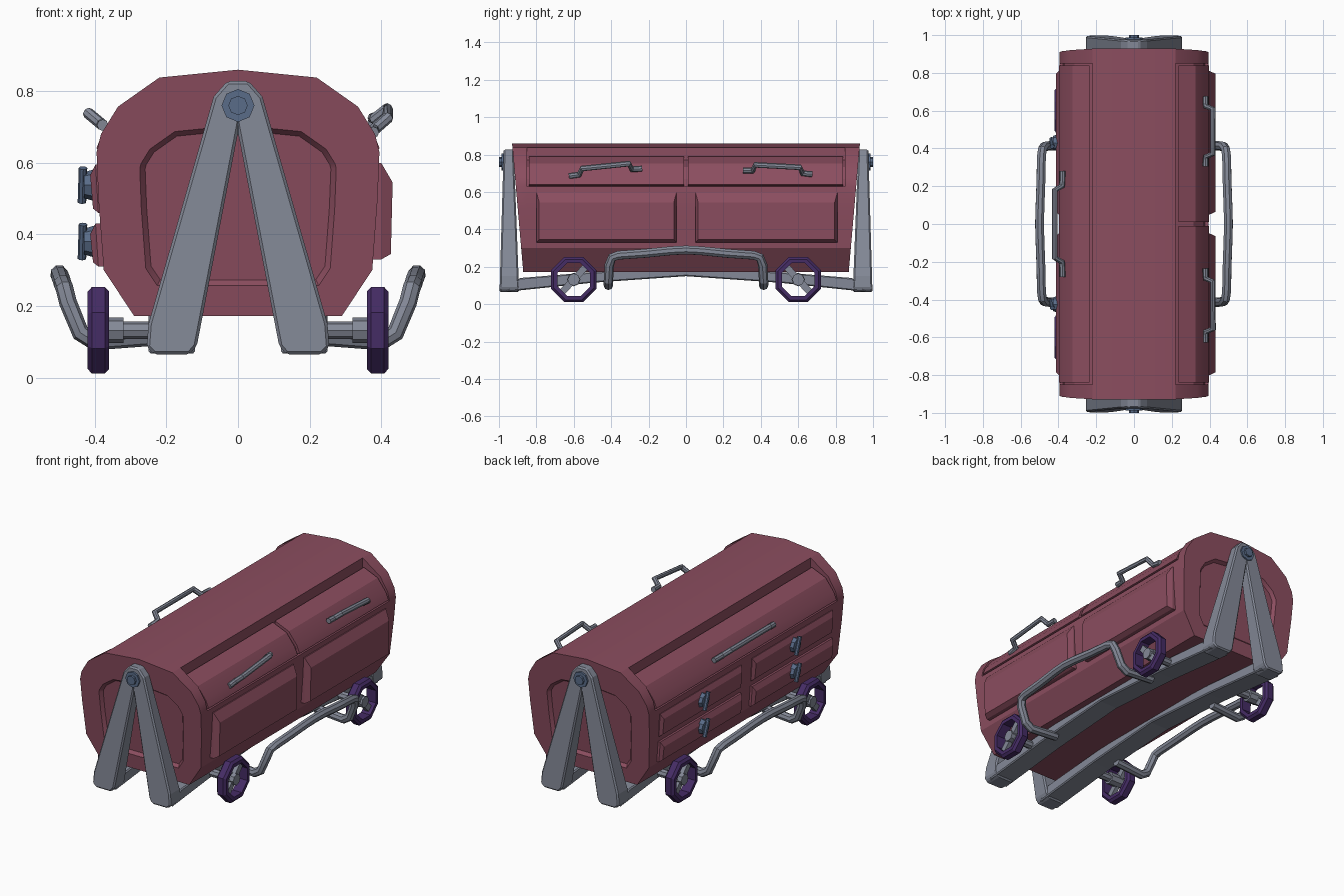
import bpy, bmesh
from math import pi, sin, cos
from mathutils import Matrix, Vector

if "Cube" in bpy.data.objects:
    bpy.data.objects.remove(bpy.data.objects["Cube"])


def material(name, rgb):
    m = bpy.data.materials.new(name)
    m.diffuse_color = (*rgb, 1)
    m.use_nodes = True
    m.node_tree.nodes["Principled BSDF"].inputs["Base Color"].default_value = m.diffuse_color
    return m


RED = material("red_paint", (0.26, 0.075, 0.115))
STEEL = material("steel", (0.23, 0.25, 0.31))
BLUE = material("blue_metal", (0.10, 0.15, 0.25))
PURPLE = material("purple_tyre", (0.06, 0.025, 0.13))


def finish(name, bm, mat, bevel=0, smooth=True):
    bmesh.ops.recalc_face_normals(bm, faces=bm.faces[:])
    me = bpy.data.meshes.new(name)
    bm.to_mesh(me)
    bm.free()
    return add(name, me, mat, bevel, smooth)


def add(name, me, mat, bevel=0, smooth=True):
    ob = bpy.data.objects.new(name, me)
    bpy.context.collection.objects.link(ob)
    me.materials.clear()
    me.materials.append(mat)
    if bevel:
        b = ob.modifiers.new("bevel", 'BEVEL')
        b.width, b.segments = bevel, 1
    if smooth:
        bpy.ops.object.select_all(action='DESELECT')
        ob.select_set(True)
        bpy.context.view_layer.objects.active = ob
        bpy.ops.object.shade_smooth_by_angle(angle=0.5)
    return ob


def loft(sections, closed=False):
    """Skin a row of equal rings; closed joins last to first, otherwise cap."""
    bm = bmesh.new()
    rings = [[bm.verts.new(p) for p in s] for s in sections]
    n = len(rings[0])
    pairs = list(zip(rings, rings[1:])) + ([(rings[-1], rings[0])] if closed else [])
    for a, b in pairs:
        for i in range(n):
            j = (i + 1) % n
            bm.faces.new((a[i], a[j], b[j], b[i]))
    if not closed:
        bm.faces.new(rings[0])
        bm.faces.new(rings[-1])
    bmesh.ops.remove_doubles(bm, verts=bm.verts[:], dist=1e-4)
    bmesh.ops.recalc_face_normals(bm, faces=bm.faces[:])
    return bm


def cylinder(name, a, b, r, mat, sides=8, r2=None):
    a, b = Vector(a), Vector(b)
    d = b - a
    bm = bmesh.new()
    rot = d.to_track_quat('Z', 'Y').to_matrix().to_4x4()
    bmesh.ops.create_cone(bm, cap_ends=True, segments=sides, radius1=r,
                          radius2=r if r2 is None else r2, depth=d.length,
                          matrix=Matrix.Translation((a + b) / 2) @ rot)
    return finish(name, bm, mat)


def tube(name, pts, r, mat):
    cu = bpy.data.curves.new(name, 'CURVE')
    cu.dimensions = '3D'
    cu.bevel_depth, cu.bevel_resolution, cu.use_fill_caps = r, 2, True
    sp = cu.splines.new('POLY')
    sp.points.add(len(pts) - 1)
    for p, co in zip(sp.points, pts):
        p.co = (*co, 1)
    tmp = bpy.data.objects.new(name, cu)
    bpy.context.collection.objects.link(tmp)
    bpy.context.view_layer.update()
    me = bpy.data.meshes.new_from_object(
        tmp.evaluated_get(bpy.context.evaluated_depsgraph_get()))
    bpy.data.objects.remove(tmp)
    return add(name, me, mat)


# Barrel body with sunken lid bays and tapered ends
full = [(0, .86), (.22, .838), (.22, .838), (.335, .757), (.383, .68), (.395, .63),
        (.395, .63), (.39, .5), (.375, .3), (.29, .172)]
bay = full[:2] + [(.22, .77), (.315, .735), (.37, .67), (.375, .63)] + full[6:]


def ring(half, yf):
    pts = half + [(-x, z) for x, z in reversed(half[1:])]
    return [(x, yf(z), z) for x, z in pts]


def end(z):
    return .87 + (z - .172) / .69 * .06


bm = loft([ring(full, lambda z: -end(z)), ring(full, lambda z: -.85),
           ring(bay, lambda z: -.85), ring(bay, lambda z: .85),
           ring(full, lambda z: .85), ring(full, end)])
caps = [f for f in bm.faces if len(f.verts) > 8]
bmesh.ops.inset_individual(bm, faces=caps, thickness=.12, use_even_offset=True)
for f in caps:
    for v in f.verts:
        v.co.z -= .035
        v.co.y -= .003 * (1 if v.co.y > 0 else -1)
bmesh.ops.inset_individual(bm, faces=caps, thickness=.015, depth=-.018, use_even_offset=True)
finish("barrel_body", bm, RED)

# Curved lids: one on the left, a pair on the right
lid = [(.235, .79), (.325, .752), (.377, .685), (.396, .64), (.37, .632), (.31, .72), (.235, .76)]
for s, y0, y1 in ((-1, -.84, .84), (1, -.84, -.01), (1, .01, .84)):
    finish("lid", loft([[(s * x, y, z) for x, z in lid] for y in (y0, y1)]), RED)


# Raised side panels: outline at the wall, smaller sloped face outside
def panel(name, s, y0, y1, back, front, inset=.015):
    (xb1, zb1), (xb0, zb0) = back
    (xf1, zf1), (xf0, zf0) = front
    a, b = y0 + inset, y1 - inset
    m = [(.37, y0, zb1), (.37, y1, zb1), (.36, y1, zb0), (.36, y0, zb0)]
    o = [(xb1, y0, zb1), (xb1, y1, zb1), (xb0, y1, zb0), (xb0, y0, zb0)]
    f = [(xf1, a, zf1), (xf1, b, zf1), (xf0, b, zf0), (xf0, a, zf0)]
    finish(name, loft([[(s * x, y, z) for x, y, z in r] for r in (m, o, f)]), RED, smooth=False)


for y0, y1 in ((-.80, -.05), (.05, .81)):
    panel("side_door", 1, y0, y1, ((.40, .60), (.40, .33)), ((.432, .545), (.427, .345)))
    for z0, z1 in ((.46, .595), (.31, .43)):
        panel("drawer", -1, y0, y1, ((.398, z1), (.39, z0)), ((.413, z1 - .03), (.405, z0 + .012)))
        # Drawer latch
        yc, zc = (y0 + y1) / 2, (z0 + z1) / 2 + .01
        cylinder("latch_disc", (-.40, yc, zc), (-.43, yc, zc), .045, BLUE, 8, .036)
        tube("latch_bar", [(-.433, yc - .02, zc + .048), (-.436, yc + .02, zc - .048)], .012, BLUE)

# Lid pull handles
for s, yc, half, tilt in ((-1, 0, .28, 0), (1, -.43, .195, .02), (1, .49, .185, -.01)):
    prof = [(-1, 0), (-.72, .004), (-.64, .045), (.64, .045), (.72, .004), (1, 0)]
    tube("lid_handle", [(s * (.378 + d * .9), yc + t * half, .705 + d * .75 + tilt * t)
                        for t, d in prof], .016, STEEL)

# A-shaped end stands with pivot bolts
right = [(.03, .828), (.068, .785), (.25, .15), (.255, .085), (.235, .065),
         (.135, .065), (.115, .088)]
frame = right + [(0, .685)] + [(-x, z) for x, z in reversed(right)]
for s in (-1, 1):
    outer = [(x, s * (.997 - (z - .065) * .029), z) for x, z in frame]
    inner = [(x, s * (.892 + (z - .065) * .038), z) for x, z in frame]
    finish("end_stand", loft([inner, outer]), STEEL, .008, False)
    cylinder("pivot_shaft", (0, s * .89, .76), (0, s * .97, .76), .03, BLUE)
    cylinder("pivot_bolt", (0, s * .965, .76), (0, s * .987, .76), .046, BLUE)
    cylinder("pivot_nut", (0, s * .98, .76), (0, s * 1.0, .76), .027, BLUE)

# Arched base rails
rail = [(-.965, .066), (-.5, .115), (0, .15), (.5, .115), (.965, .066),
        (.89, .14), (.5, .172), (0, .195), (-.5, .172), (-.89, .14)]
for s in (-1, 1):
    finish("base_rail", loft([[(s * x, y, z) for y, z in rail] for x in (.12, .25)]),
           STEEL, .006, False)

    # Bent side push bar
    side = [(.22, .415, .115), (.40, .415, .10), (.44, .415, .125), (.475, .41, .21),
            (.485, .395, .25), (.49, .36, .262), (.493, .22, .272), (.498, .08, .286)]
    bar = side + [(.5, 0, .29)] + [(x, -y, z) for x, y, z in reversed(side)]
    tube("push_bar", [(s * x, y, z) for x, y, z in bar], .025, STEEL)

    # Wheels: octagonal tyre, hub, spokes and axle
    for sy in (-1, 1):
        yc, zc = sy * .6, .132
        sect = [(.36, .095), (.36, .117), (.372, .131), (.408, .131), (.42, .117), (.42, .095)]
        tyre = [[(s * x, yc + r * sin((i + .5) * pi / 4), zc + r * cos((i + .5) * pi / 4))
                 for x, r in sect] for i in range(8)]
        finish("tyre", loft(tyre, closed=True), PURPLE, smooth=False)
        cylinder("axle", (s * .2, yc, zc), (s * .40, yc, zc), .024, STEEL)
        cylinder("axle_collar", (s * .32, yc, zc), (s * .385, yc, zc), .036, STEEL)
        cylinder("hub", (s * .365, yc, zc), (s * .412, yc, zc), .033, STEEL)
        for k in (-1, 1):
            bm = bmesh.new()
            bmesh.ops.create_cube(bm, size=1, matrix=Matrix.Translation((s * .388, yc, zc))
                                  @ Matrix.Rotation(sy * .75, 4, 'X')
                                  @ Matrix.Translation((0, 0, k * .06))
                                  @ Matrix.Diagonal((.025, .036, .08, 1)))
            finish("spoke", bm, STEEL, smooth=False)
